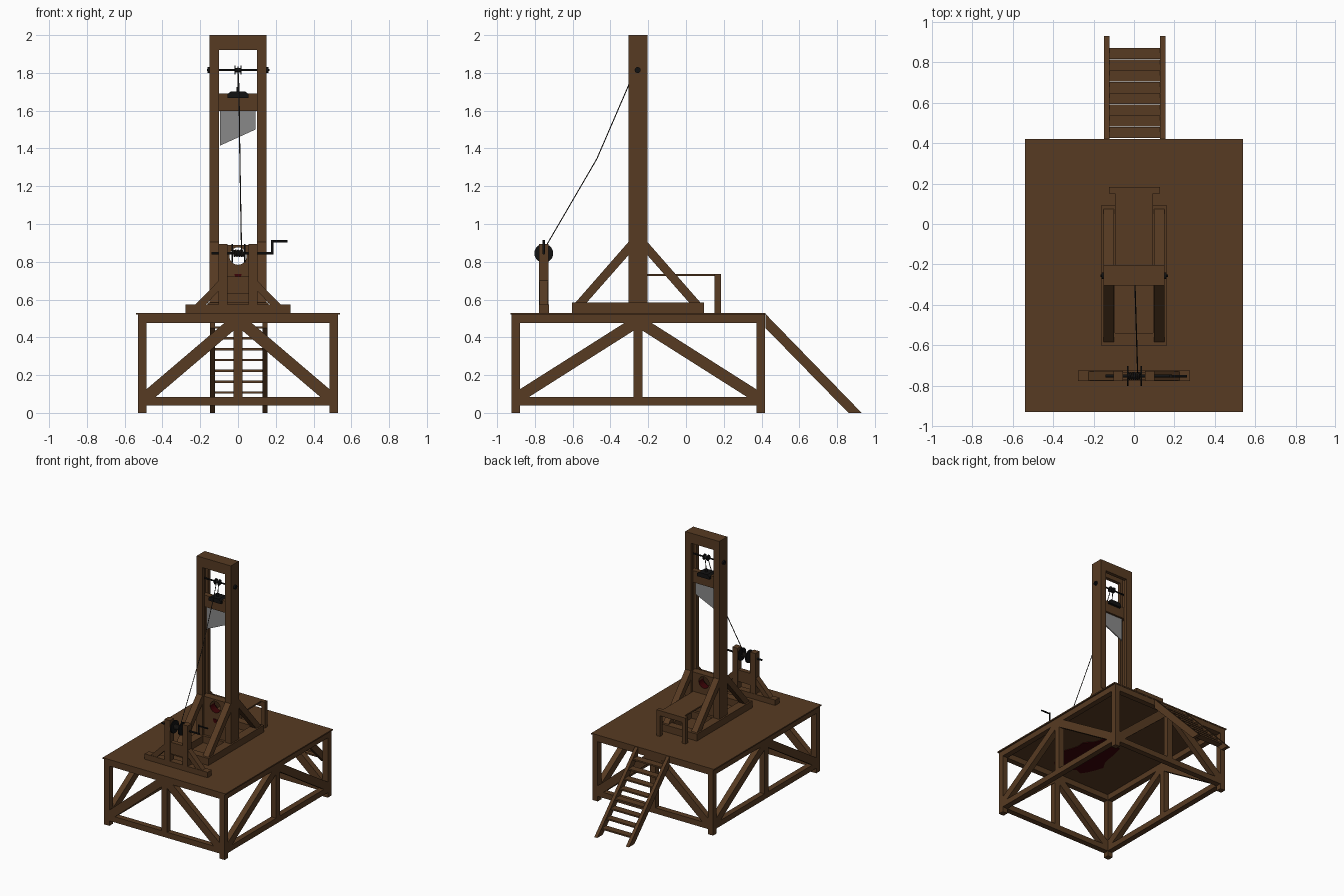
import bpy, bmesh, math, random
from mathutils import Vector

if "Cube" in bpy.data.objects:
    bpy.data.objects.remove(bpy.data.objects["Cube"])

def mat(name, r, g, b):
    m = bpy.data.materials.new(name)
    m.diffuse_color = (r, g, b, 1)
    m.use_nodes = True
    m.node_tree.nodes["Principled BSDF"].inputs["Base Color"].default_value = m.diffuse_color
    return m

WOOD = mat("brown wood", .095, .043, .016)
IRON = mat("black iron", .006, .006, .006)
STEEL = mat("grey steel", .25, .25, .25)
BLOOD = mat("dark red", .045, .001, .002)
ROPE = mat("dark rope", .03, .025, .02)

def finish(name, bm, *mats):
    bmesh.ops.recalc_face_normals(bm, faces=bm.faces)
    me = bpy.data.meshes.new(name)
    bm.to_mesh(me)
    bm.free()
    for m in mats:
        me.materials.append(m)
    ob = bpy.data.objects.new(name, me)
    bpy.context.collection.objects.link(ob)
    return ob

def prism(name, pts, axis, a, b, *mats):
    """Extrude a 2D profile along an axis: x takes (y,z), y takes (x,z), z takes (x,y)."""
    def place(p, d):
        return {'x': (d, p[0], p[1]), 'y': (p[0], d, p[1]), 'z': (p[0], p[1], d)}[axis]
    bm = bmesh.new()
    lo = [bm.verts.new(place(p, a)) for p in pts]
    hi = [bm.verts.new(place(p, b)) for p in pts]
    bm.faces.new(lo)
    bm.faces.new(hi)
    n = len(pts)
    for i in range(n):
        j = (i + 1) % n
        bm.faces.new((lo[i], lo[j], hi[j], hi[i]))
    return finish(name, bm, *(mats or (WOOD,)))

def box(name, x0, x1, y0, y1, z0, z1, m=WOOD):
    return prism(name, [(x0, y0), (x1, y0), (x1, y1), (x0, y1)], 'z', z0, z1, m)

def rod(name, p, q, r, m=IRON, sides=16):
    p, q = Vector(p), Vector(q)
    bm = bmesh.new()
    bmesh.ops.create_cone(bm, cap_ends=True, segments=sides, radius1=r, radius2=r, depth=(q - p).length)
    ob = finish(name, bm, m)
    ob.location = (p + q) / 2
    ob.rotation_euler = (q - p).to_track_quat('Z', 'Y').to_euler()
    return ob

def cord(name, pts, r):
    cu = bpy.data.curves.new(name, 'CURVE')
    cu.dimensions = '3D'
    cu.bevel_depth = r
    cu.bevel_resolution = 1
    cu.use_fill_caps = True
    sp = cu.splines.new('POLY')
    sp.points.add(len(pts) - 1)
    for p, c in zip(sp.points, pts):
        p.co = (*c, 1)
    cu.materials.append(ROPE)
    ob = bpy.data.objects.new(name, cu)
    bpy.context.collection.objects.link(ob)

# Platform deck, legs and trussed sides
box("deck", -.54, .54, -.93, .42, .52, .53)
for x in (-.53, .485):
    for y in (-.925, .372):
        box("platform_leg", x, x + .045, y, y + .045, 0, .52)

def truss(axis, lo, hi, a, b):
    mid = (lo + hi) / 2
    rect = lambda u0, u1, z0, z1: [(u0, z0), (u1, z0), (u1, z1), (u0, z1)]
    prism("platform_top_beam", rect(lo, hi, .475, .52), axis, a, b)
    prism("platform_low_beam", rect(lo, hi, .04, .085), axis, a, b)
    prism("platform_middle_post", rect(mid - .024, mid + .024, .085, .475), axis, a, b)
    for end, s in ((lo, 1), (hi, -1)):
        c = mid - s * .024
        prism("platform_brace", [(end, .085), (end + s * .05, .085), (c, .435), (c, .475),
                                 (c - s * .05, .475), (end, .125)], axis, a, b)

for y in (-.925, .372):
    truss('y', -.485, .485, y, y + .045)
for x in (-.53, .485):
    truss('x', -.88, .372, x, x + .045)

# Stain under the deck
random.seed(4)
stain = []
for i in range(28):
    t, k = i * math.tau / 28, random.uniform(.75, 1.1)
    stain.append((.19 * k * math.cos(t), -.52 + .3 * k * math.sin(t)))
prism("underside_stain", stain, 'z', .515, .521, BLOOD)

# Stairs
for x in (-.148, .13):
    prism("stair_side", [(.42, .525), (.93, 0), (.86, 0), (.42, .45)], 'x', x, x + .026)
for i in range(8):
    y, z = .871 - .0557 * i, .05 + .0575 * i
    box("stair_tread", -.125, .132, y - .055, y, z - .006, z + .006)

# Base frame, grooved uprights and their braces
for s in (-1, 1):
    box("base_rail", s * .093, s * .162, -.603, .095, .53, .585)
    prism("upright", [(s * .15, -.305), (s * .15, -.204), (s * .1, -.204), (s * .1, -.232),
                      (s * .122, -.232), (s * .122, -.277), (s * .1, -.277), (s * .1, -.305)],
          'z', .585, 2)
    for e in (-1, 1):
        f = lambda d: -.2545 + e * d
        prism("upright_brace", [(f(.33), .585), (f(.05), .905), (f(.05), .835), (f(.27), .585)],
              'x', s * .1, s * .15)
box("base_front_bar", -.093, .093, -.603, -.54, .53, .585)
box("base_back_bar", -.093, .093, .035, .095, .53, .585)
box("base_middle_bar", -.093, .093, -.305, -.204, .53, .585)
prism("top_beam", [(-.305, 2), (-.305, 1.92), (-.277, 1.92), (-.277, 1.955), (-.232, 1.955),
                   (-.232, 1.92), (-.204, 1.92), (-.204, 2)], 'x', -.122, .122)

# Neck boards with a round hole stained inside
R, ZC = .046, .83
arc = [(R * math.cos(t), R * math.sin(t)) for t in [i * math.pi / 12 for i in range(13)]]
low = prism("neck_board_lower", [(-.115, .585), (.115, .585), (.115, ZC)] + [(x, ZC - z) for x, z in arc]
            + [(-.115, ZC)], 'y', -.285, -.225, WOOD, BLOOD)
prism("neck_board_upper", [(.115, ZC), (.115, .89), (-.115, .89), (-.115, ZC)]
      + [(-x, ZC + z) for x, z in arc], 'y', -.285, -.225)
for p in low.data.polygons:
    c = p.center
    if abs(p.normal.y) < .5 and math.hypot(c.x, c.z - ZC) < R + .002:
        p.material_index = 1
prism("neck_board_stain", [(-.02, .735), (.02, .735), (.012, .712), (0, .7), (-.012, .712)],
      'y', -.289, -.284, BLOOD)

# Bench
box("bench_plank", -.094, .094, -.225, .153, .725, .736)
box("bench_end", -.125, .13, .152, .184, .695, .736)
for x in (-.125, .1):
    box("bench_leg", x, x + .03, .152, .184, .53, .695)

# Blade, carriage and weight
prism("blade", [(-.095, 1.6), (.092, 1.6), (.092, 1.5), (-.095, 1.415)], 'y', -.259, -.25, STEEL)
box("blade_carriage", -.118, .118, -.275, -.234, 1.597, 1.69)
prism("weight", [(-.055, 1.667), (.055, 1.667), (.055, 1.688), (.038, 1.702), (-.038, 1.702), (-.055, 1.688)],
      'y', -.295, -.214, IRON)
rod("weight_eye", (0, -.2545, 1.70), (0, -.2545, 1.725), .009)

# Pulley at the top
PY, PZ = -.256, 1.815
rod("pulley_axle", (-.165, PY, PZ), (.168, PY, PZ), .006)
rod("pulley_drum", (-.015, PY, PZ), (.018, PY, PZ), .012)
for x in (-.016, .016):
    rod("pulley_disc", (x - .003, PY, PZ), (x + .003, PY, PZ), .023)
for x in (-.156, .156):
    rod("axle_nut", (x - .006, PY, PZ), (x + .006, PY, PZ), .016)

# Winch frame
box("winch_base", -.277, .277, -.778, -.726, .53, .573)
box("winch_crossbar", -.055, .055, -.77, -.734, .63, .722)
for s in (-1, 1):
    box("winch_post", s * .055, s * .102, -.778, -.728, .573, .895)
    prism("winch_brace", [(s * .226, .573), (s * .102, .70), (s * .102, .645), (s * .172, .573)],
          'y', -.775, -.731)

# Winch drum and crank
WY, WZ = -.753, .845
rod("winch_axle", (-.14, WY, WZ), (.187, WY, WZ), .007)
for x in (-.031, .036):
    rod("winch_disc", (x - .004, WY, WZ), (x + .004, WY, WZ), .05, sides=24)
rod("crank_arm", (.182, WY, WZ - .005), (.182, WY, .915), .007)
rod("crank_handle", (.18, WY, .908), (.262, WY, .908), .006)

# Ropes
coil = [(-.026 + .056 * i / 72, WY + .016 * math.cos(i * math.pi / 6), WZ + .016 * math.sin(i * math.pi / 6))
        for i in range(73)]
cord("drum_rope", coil, .004)
cord("lifting_rope", [(0, -.2545, 1.72), (0, PY + .015, PZ - .005), (0, PY, PZ + .015), (0, PY - .015, PZ),
                      (.005, -.31, 1.72), (.01, -.472, 1.345), (.018, -.737, .89), (.02, WY + .016, WZ)], .003)
